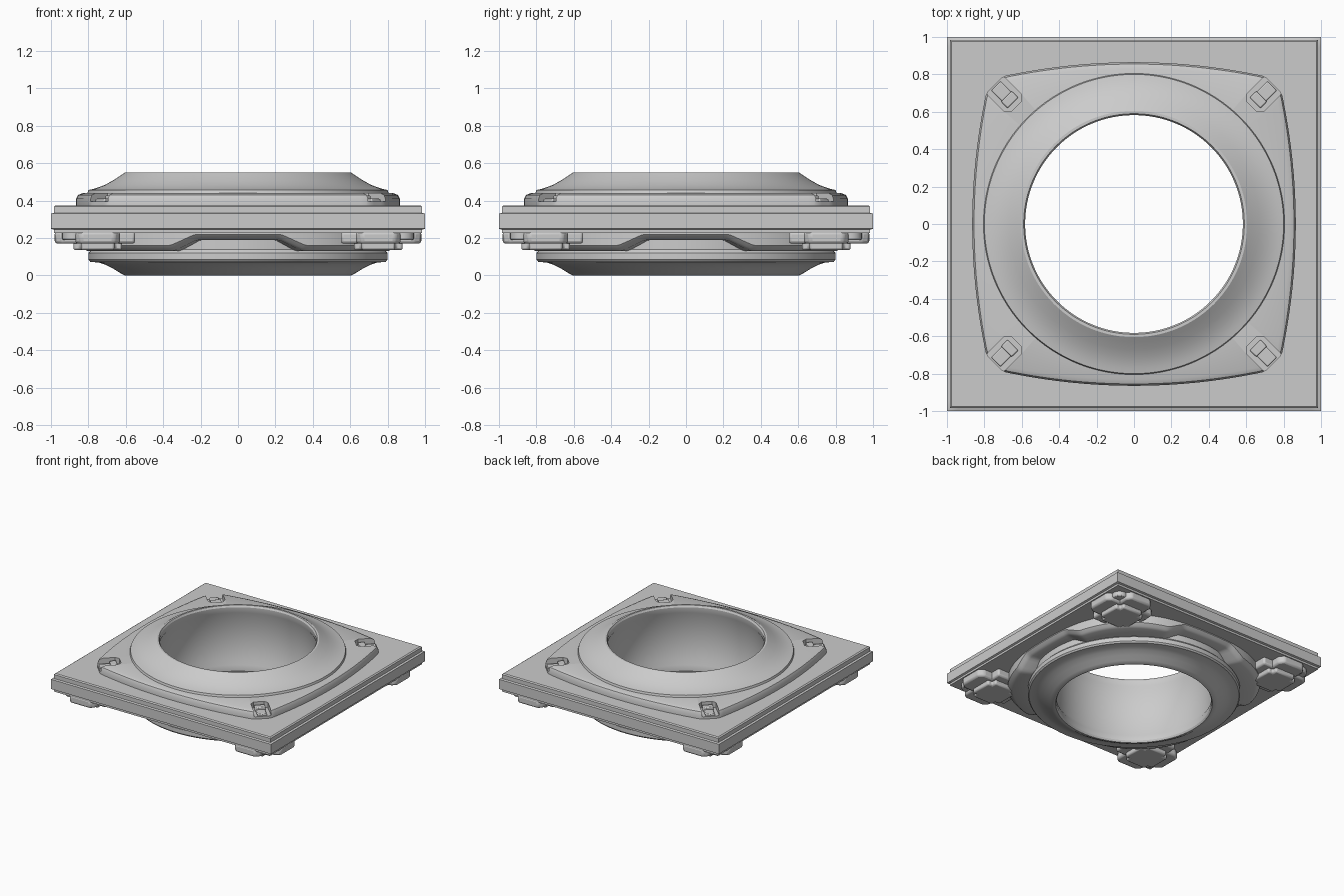
import bpy, bmesh, math
from math import sin, cos, pi, sqrt

if "Cube" in bpy.data.objects:
    bpy.data.objects.remove(bpy.data.objects["Cube"])

N = 256


def finish(name, bm, bevel=0.0):
    bmesh.ops.recalc_face_normals(bm, faces=bm.faces[:])
    me = bpy.data.meshes.new(name)
    bm.to_mesh(me)
    bm.free()
    ob = bpy.data.objects.new(name, me)
    bpy.context.collection.objects.link(ob)
    if bevel:
        mod = ob.modifiers.new("edge_bevel", 'BEVEL')
        mod.width, mod.segments = bevel, 2
    return ob


def smooth(ob):
    bpy.ops.object.select_all(action='DESELECT')
    bpy.context.view_layer.objects.active = ob
    ob.select_set(True)
    bpy.ops.object.shade_smooth_by_angle(angle=math.radians(30))


def loft(name, profile):
    """Closed profile swept round z; r and z may be functions of angle."""
    bm = bmesh.new()
    val = lambda v, a: v(a) if callable(v) else v
    rings = []
    for r, z in profile:
        ring = []
        for i in range(N):
            a = 2 * pi * i / N
            q = val(r, a)
            ring.append(bm.verts.new((q * cos(a), q * sin(a), val(z, a))))
        rings.append(ring)
    for k in range(len(rings)):
        a, b = rings[k], rings[(k + 1) % len(rings)]
        for i in range(N):
            j = (i + 1) % N
            bm.faces.new((a[i], a[j], b[j], b[i]))
    return finish(name, bm)


def corner_prisms(name, outline, z0, z1, bevel=0.0):
    """Extruded outline repeated at the four corners."""
    bm = bmesh.new()
    for k in range(4):
        c, s = cos(k * pi / 2), sin(k * pi / 2)
        pts = [(x * c - y * s, x * s + y * c) for x, y in outline]
        lo = [bm.verts.new((x, y, z0)) for x, y in pts]
        hi = [bm.verts.new((x, y, z1)) for x, y in pts]
        n = len(pts)
        bm.faces.new(lo[::-1])
        bm.faces.new(hi)
        for i in range(n):
            j = (i + 1) % n
            bm.faces.new((lo[i], lo[j], hi[j], hi[i]))
    return finish(name, bm, bevel)


def diagonal(pts):
    """(distance along the corner diagonal, sideways offset) to x, y."""
    h = sqrt(0.5)
    return [((d - o) * h, (d + o) * h) for d, o in pts]


def square(half):
    return lambda a: half / max(abs(cos(a)), abs(sin(a)))


def pad_edge(inset):
    # bowed sides with clipped corners
    def f(a):
        c, s = sorted((abs(cos(a)), abs(sin(a))))
        bow = 2 * 0.865 / (s + sqrt(s * s + 4 * 0.153 * 0.865 * c * c))
        return min(bow, 1.49 / (c + s)) - inset
    return f


def flange_edge(inset):
    n = 2.6
    return lambda a: 0.86 / (abs(cos(a)) ** n + abs(sin(a)) ** n) ** (1 / n) - inset


def wave(up):
    # underside height, notched at the middle of each side
    def f(a):
        t = 0.86 * min(abs(cos(a)), abs(sin(a)))
        k = min(1, max(0, (t - 0.22) / 0.12))
        return 0.19 - 0.06 * k + up
    return f


# square base plate with stepped edge
plate = loft("base_plate", [
    (0.7, 0.375), (square(0.975), 0.375), (square(0.985), 0.368),
    (square(0.985), 0.335), (square(1.0), 0.33), (square(1.0), 0.25),
    (square(0.985), 0.245), (square(0.985), 0.228), (0.7, 0.228)])

# central ring, concave flares top and bottom
ring = loft("central_ring", [
    (0.582, 0.535), (0.59, 0.55), (0.605, 0.55), (0.63, 0.533), (0.67, 0.507),
    (0.71, 0.485), (0.74, 0.473), (0.77, 0.463), (0.80, 0.457), (0.805, 0.44),
    (0.78, 0.43), (0.78, 0.14), (0.80, 0.12), (0.80, 0.085), (0.79, 0.073),
    (0.74, 0.068), (0.71, 0.058), (0.67, 0.038), (0.63, 0.013),
    (0.605, 0.0), (0.59, 0.0), (0.582, 0.015), (0.585, 0.06), (0.605, 0.1),
    (0.605, 0.45), (0.585, 0.49)])

# bowed square pad on top
pad = loft("top_pad", [
    (0.7, 0.37), (pad_edge(0), 0.37), (pad_edge(0), 0.41), (pad_edge(0.01), 0.43),
    (pad_edge(0.035), 0.44), (0.7, 0.44)])

# clip slots cut in the pad corners
cutter = corner_prisms("slot_cutter", diagonal([
    (0.89, -0.04), (1.2, -0.04 - 0.025), (1.2, 0.065), (0.89, 0.04)][:1] + [
    (0.92, -0.065), (1.2, -0.065), (1.2, 0.065), (0.92, 0.065), (0.89, 0.04)]), 0.395, 0.5)
mod = pad.modifiers.new("slots", 'BOOLEAN')
mod.operation, mod.object, mod.solver = 'DIFFERENCE', cutter, 'EXACT'
bpy.context.view_layer.objects.active = pad
pad.select_set(True)
bpy.ops.object.modifier_apply(modifier="slots")
bpy.data.objects.remove(cutter)

# latch blocks in the slots
corner_prisms("corner_latch", diagonal([
    (0.915, -0.04), (0.965, -0.04), (0.965, 0.04), (0.915, 0.04)]), 0.39, 0.428, 0.006)
corner_prisms("latch_strip", diagonal([
    (0.96, -0.035), (1.045, -0.035), (1.045, 0.035), (0.96, 0.035)]), 0.37, 0.41, 0.006)

# wavy underside flange
flange = loft("lower_flange", [
    (0.74, 0.24), (flange_edge(-0.02), 0.24), (flange_edge(-0.02), wave(0.03)),
    (flange_edge(0), wave(0.01)), (flange_edge(0.02), wave(0)), (0.74, wave(0))])

# corner feet: cross of two bars, lower centre block and outer button
for tag, flip in (("a", False), ("b", True)):
    low = [(0.63, 0.55), (0.87, 0.55), (0.87, 0.94), (0.84, 0.98), (0.66, 0.98), (0.63, 0.94)]
    if flip:
        low = [(y, x) for x, y in low][::-1]
    corner_prisms("foot_bar_" + tag, low, 0.17, 0.235, 0.015)
corner_prisms("foot_centre", [
    (0.66, 0.62), (0.84, 0.62), (0.84, 0.66), (0.88, 0.66), (0.88, 0.84), (0.84, 0.84),
    (0.84, 0.88), (0.66, 0.88), (0.66, 0.84), (0.62, 0.84), (0.62, 0.66), (0.66, 0.66)],
    0.135, 0.2, 0.012)
corner_prisms("foot_button", [
    (0.88 + 0.06 * cos(i * pi / 12), 0.88 + 0.06 * sin(i * pi / 12)) for i in range(24)],
    0.19, 0.235, 0.008)

for ob in list(bpy.context.scene.objects):
    smooth(ob)
